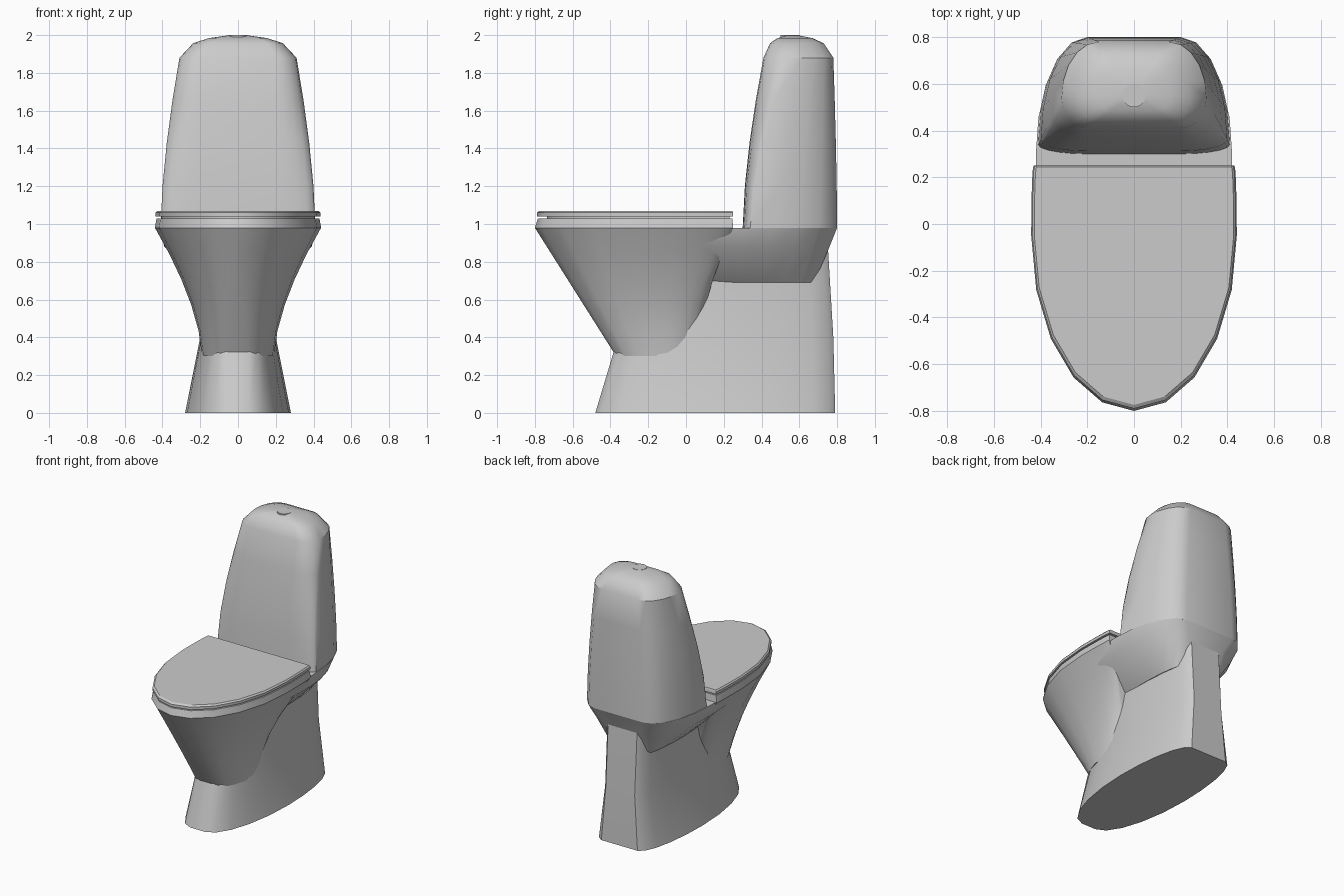
import bpy, math

cube = bpy.data.objects.get("Cube")
if cube:
    bpy.data.objects.remove(cube, do_unlink=True)

# One glazed ceramic colour for everything
ceramic = bpy.data.materials.new("ceramic_grey")
ceramic.use_nodes = True
grey = (0.6, 0.6, 0.6, 1)
ceramic.diffuse_color = grey
ceramic.node_tree.nodes["Principled BSDF"].inputs["Base Color"].default_value = grey


def outline(z, width, front, middle, back, front_flat, back_flat, steps=5):
    """Mirrored outline: widest at middle, arcs to a flat front and a flat back."""
    half = []
    for i in range(-steps, steps + 1):
        angle = i / steps * math.pi / 2
        end, flat = (front, front_flat) if i < 0 else (back, back_flat)
        x = flat + (width - flat) * math.cos(angle)
        y = middle + abs(end - middle) * math.sin(angle)
        half.append((x, y, z))
    return half + [(-x, y, z) for x, y, z in reversed(half)]


def blend(low, high, steps, ease=1.0, straight=("z",)):
    """Sections between two ends; every measure not in straight flares by the ease power."""
    sections = []
    for i in range(steps + 1):
        t = i / steps
        sections.append({key: low[key] + (high[key] - low[key]) * (t if key in straight else t ** ease)
                         for key in low})
    return sections


def shrink(section, factor, z, centre):
    """Copy a section, scaled about a centre line point and moved to height z."""
    smaller = {key: value * factor for key, value in section.items()}
    for key in ("front", "middle", "back"):
        smaller[key] += centre * (1 - factor)
    smaller["z"] = z
    return smaller


def loft(name, sections):
    """Skin a stack of sections into a closed solid."""
    rings = [outline(**section) for section in sections]
    n = len(rings[0])
    verts = [point for ring in rings for point in ring]
    faces = [(row + i, row + (i + 1) % n, row + n + (i + 1) % n, row + n + i)
             for row in range(0, len(verts) - n, n) for i in range(n)]
    faces += [tuple(reversed(range(n))), tuple(range(len(verts) - n, len(verts)))]
    mesh = bpy.data.meshes.new(name)
    mesh.from_pydata(verts, [], faces)
    mesh.materials.append(ceramic)
    obj = bpy.data.objects.new(name, mesh)
    bpy.context.collection.objects.link(obj)
    bpy.ops.object.select_all(action="DESELECT")
    obj.select_set(True)
    bpy.context.view_layer.objects.active = obj
    # Merge the doubled points where an outline has no flat
    weld = obj.modifiers.new("weld", "WELD")
    weld.merge_threshold = 0.001
    bpy.ops.object.modifier_apply(modifier="weld")
    bpy.ops.object.shade_smooth_by_angle(angle=math.radians(32))


# Pedestal: wide foot, narrow waist, straight neck up into the shelf
foot = dict(z=0, width=0.28, front=-0.48, middle=0.2, back=0.79, front_flat=0.06, back_flat=0.15)
waist = dict(foot, z=0.4, width=0.2, front=-0.36, back=0.78, back_flat=0.12)
neck = dict(waist, z=0.9, front=-0.2, back=0.75)
loft("pedestal", [foot, waist, neck])

# Bowl: flares upward to the rim, with a straight sloping front
rim = dict(z=0.98, width=0.44, front=-0.8, middle=-0.05, back=0.25, front_flat=0, back_flat=0.43)
bowl_base = dict(z=0.3, width=0.19, front=-0.37, middle=-0.1, back=0.06, front_flat=0.05, back_flat=0.1)
loft("bowl", blend(bowl_base, rim, steps=5, ease=1.6, straight=("z", "front")))

# Seat and lid: thin slabs sharing the rim outline, parted by an inset pad
seat_top = shrink(rim, 0.98, z=1.03, centre=0)
loft("seat", [rim, seat_top])
pad = shrink(rim, 0.92, z=1.02, centre=0)
loft("seat_pad", [pad, dict(pad, z=1.05)])
lid_edge = shrink(rim, 0.99, z=1.04, centre=0.2)
lid_top = shrink(lid_edge, 0.98, z=1.07, centre=0)
loft("lid", [lid_edge, dict(lid_edge, z=1.06), lid_top])

# Tank: tapers to a shoulder, then a shallow dome
tank_foot = dict(z=0.98, width=0.41, front=0.3, middle=0.34, back=0.8, front_flat=0.2, back_flat=0.2)
shoulder = dict(z=1.88, width=0.31, front=0.41, middle=0.54, back=0.78, front_flat=0.2, back_flat=0.15)
dome = []
for degrees in range(40, 90, 20):
    angle = math.radians(degrees)
    height = shoulder["z"] + 0.12 * math.sin(angle)
    dome.append(shrink(shoulder, math.cos(angle), z=height, centre=0.56))
loft("tank", blend(tank_foot, shoulder, steps=4, ease=1.6) + dome)

# Rear shelf: carries the tank and joins it to bowl and pedestal
shelf_top = dict(tank_foot, width=0.42, front=-0.05, middle=0.3, front_flat=0.4)
shelf_side = dict(shelf_top, z=0.88, width=0.39, back=0.76, front_flat=0.36, back_flat=0.15)
shelf_base = dict(shelf_side, z=0.69, width=0.2, back=0.68, front_flat=0.1)
loft("rear_shelf", [shelf_base, shelf_side, shelf_top])

# Low round push button on top of the tank
button = dict(z=1.99, width=0.05, front=0.5, middle=0.55, back=0.6, front_flat=0, back_flat=0)
loft("flush_button", [button, dict(button, z=2.0)])
